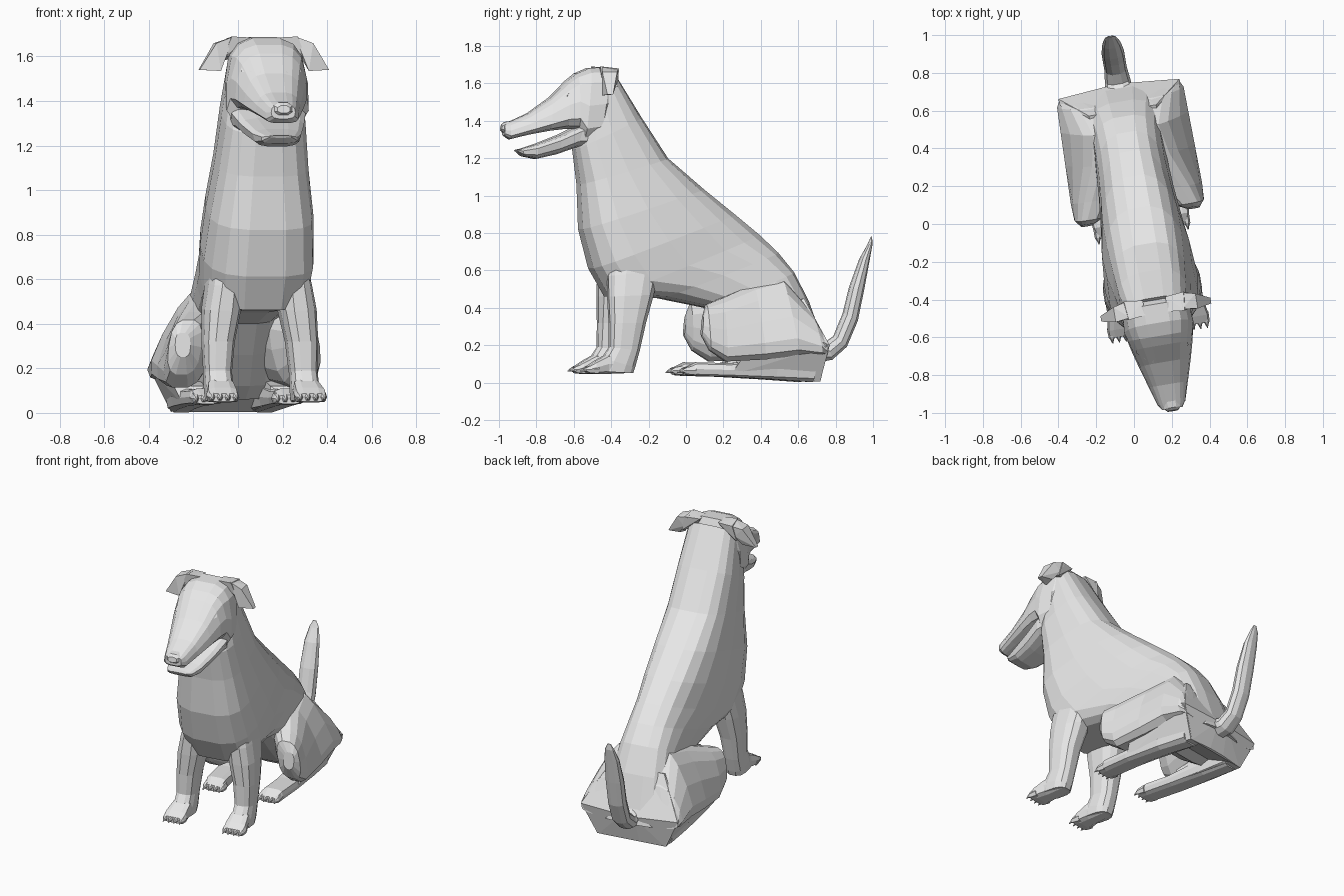
import bpy, bmesh, math
from mathutils import Matrix, Vector

fur = bpy.data.materials.new("light_grey_fur")
fur.diffuse_color = (0.8, 0.8, 0.8, 1)

# The whole animal is turned slightly about the vertical axis
PLACE = Matrix.Translation((0.04, 0, 0)) @ Matrix.Rotation(math.radians(9.5), 4, 'Z')


def spow(v, e):
    return math.copysign(abs(v) ** e, v)


def loft(name, sections, n=14, e=0.8, side=1):
    """Skin rings; section = (y, z at one edge, y, z at other edge, half width, centre x, taper, lean)."""
    bm = bmesh.new()
    rings = []
    for s in sections:
        y1, z1, y2, z2, hw, cx, taper, lean = (tuple(s) + (0, 0, 0))[:8]
        ring = []
        for i in range(n):
            t = 2 * math.pi * (i + 0.5) / n
            c, w = spow(math.cos(t), e), spow(math.sin(t), e)
            f = (1 + c) / 2
            x = (cx + w * hw * (1 + taper * c) + lean * c) * side
            ring.append(bm.verts.new(PLACE @ Vector((x, y1 + (y2 - y1) * f, z1 + (z2 - z1) * f))))
        rings.append(ring)
    for a, b in zip(rings, rings[1:]):
        for i in range(n):
            j = (i + 1) % n
            bm.faces.new((a[i], a[j], b[j], b[i]))
    bm.faces.new(rings[0])
    bm.faces.new(rings[-1])
    return finish(name, bm)


def finish(name, bm):
    bmesh.ops.recalc_face_normals(bm, faces=bm.faces)
    me = bpy.data.meshes.new(name)
    bm.to_mesh(me)
    bm.free()
    me.materials.append(fur)
    ob = bpy.data.objects.new(name, me)
    bpy.context.collection.objects.link(ob)
    return ob


def hull(name, points, side=1):
    bm = bmesh.new()
    for x, y, z in points:
        bm.verts.new(PLACE @ Vector((x * side, y, z)))
    bmesh.ops.convex_hull(bm, input=bm.verts)
    return finish(name, bm)


# Neck, chest, belly and rump: front/belly edge to spine edge
loft("body", [
    (-0.57, 1.42, -0.395, 1.655, 0.165),
    (-0.61, 1.25, -0.25, 1.42, 0.188),
    (-0.585, 1.06, -0.105, 1.20, 0.205, 0, -0.06),
    (-0.575, 0.82, 0.09, 1.035, 0.228, 0, -0.16),
    (-0.52, 0.61, 0.26, 0.90, 0.235, 0, -0.22),
    (-0.435, 0.46, 0.395, 0.79, 0.22, 0, -0.22),
    (-0.15, 0.45, 0.495, 0.695, 0.20, 0, -0.15),
    (0.10, 0.40, 0.58, 0.59, 0.19, 0, -0.05),
    (0.22, 0.26, 0.66, 0.43, 0.205),
    (0.35, 0.12, 0.73, 0.23, 0.23),
    (0.45, 0.06, 0.75, 0.14, 0.22),
], n=18, e=0.66)

# Broad flat seat joining both hips
hull("rump_base", [(sx * x, y, z) for sx in (-1, 1) for x, y, z in (
    (0.325, 0.725, 0.20), (0.32, 0.66, 0.23), (0.18, 0.61, 0.45), (0.22, 0.69, 0.005),
    (0.04, 0.75, 0.19), (0.06, 0.70, 0.01), (0.20, 0.48, 0.10), (0.18, 0.48, 0.40))])

# Skull, cheeks and upper muzzle: lower edge to upper edge
loft("head", [
    (-0.42, 1.42, -0.40, 1.62, 0.14),
    (-0.49, 1.29, -0.43, 1.69, 0.178, 0, -0.1),
    (-0.575, 1.275, -0.53, 1.685, 0.185, 0, -0.13),
    (-0.60, 1.35, -0.60, 1.655, 0.172, 0, -0.15),
    (-0.66, 1.355, -0.65, 1.615, 0.157, 0, -0.18),
    (-0.75, 1.345, -0.74, 1.525, 0.132, 0, -0.2),
    (-0.86, 1.325, -0.86, 1.44, 0.10, 0, -0.2),
    (-0.96, 1.30, -0.96, 1.395, 0.073, 0, -0.15),
    (-0.99, 1.32, -0.99, 1.38, 0.055),
], e=0.62)

# Open lower jaw
loft("lower_jaw", [
    (-0.50, 1.25, -0.50, 1.40, 0.165),
    (-0.61, 1.255, -0.58, 1.38, 0.165, 0, 0.1),
    (-0.71, 1.22, -0.69, 1.325, 0.138, 0, 0.15),
    (-0.82, 1.195, -0.82, 1.275, 0.108, 0, 0.12),
    (-0.89, 1.21, -0.90, 1.25, 0.085),
    (-0.92, 1.235, -0.925, 1.245, 0.05),
], n=12, e=0.62)

# Nose pad
loft("nose", [
    (-0.95, 1.345, -0.95, 1.40, 0.05),
    (-0.99, 1.335, -0.985, 1.395, 0.045),
    (-1.005, 1.345, -1.0, 1.38, 0.03),
], n=8)

# Tail sweeping up behind
loft("tail", [
    (0.66, 0.28, 0.69, 0.10, 0.075),
    (0.75, 0.215, 0.79, 0.12, 0.068),
    (0.80, 0.25, 0.87, 0.19, 0.06),
    (0.85, 0.37, 0.93, 0.33, 0.06),
    (0.885, 0.51, 0.965, 0.50, 0.06),
    (0.94, 0.66, 0.995, 0.66, 0.05),
    (0.985, 0.74, 1.01, 0.74, 0.032),
    (1.003, 0.78, 1.008, 0.78, 0.012),
], n=10, e=0.9)

for side, tag in ((-1, "left"), (1, "right")):
    # Folded ears: base piece and hanging flap
    hull(tag + "_ear_base", [
        (0.06, -0.48, 1.685), (0.06, -0.40, 1.68), (0.10, -0.44, 1.60),
        (0.15, -0.49, 1.69), (0.16, -0.39, 1.68), (0.185, -0.48, 1.60), (0.185, -0.40, 1.58)], side)
    hull(tag + "_ear_flap", [
        (0.14, -0.48, 1.69), (0.14, -0.39, 1.68), (0.22, -0.49, 1.66), (0.22, -0.41, 1.66),
        (0.295, -0.475, 1.54), (0.295, -0.445, 1.54), (0.20, -0.49, 1.535), (0.21, -0.43, 1.55),
        (0.17, -0.48, 1.61), (0.17, -0.40, 1.61)], side)
    # Brow ridge over the eye
    hull(tag + "_brow", [
        (0.05, -0.70, 1.56), (0.13, -0.64, 1.57), (0.14, -0.67, 1.53), (0.06, -0.735, 1.525),
        (0.10, -0.71, 1.53), (0.09, -0.62, 1.54)], side)

    # Front leg from shoulder to paw: front edge to back edge
    loft(tag + "_front_leg", [
        (-0.42, 0.70, -0.16, 0.78, 0.055, 0.15),
        (-0.455, 0.57, -0.17, 0.60, 0.078, 0.158),
        (-0.455, 0.46, -0.205, 0.47, 0.085, 0.172),
        (-0.45, 0.32, -0.25, 0.32, 0.072, 0.19),
        (-0.45, 0.19, -0.285, 0.17, 0.062, 0.195),
        (-0.49, 0.13, -0.31, 0.08, 0.064, 0.195),
        (-0.51, 0.06, -0.32, 0.05, 0.06, 0.195),
    ], n=12, e=0.75, side=side)
    loft(tag + "_front_paw", [
        (-0.34, 0.05, -0.36, 0.14, 0.055, 0.195),
        (-0.46, 0.045, -0.46, 0.155, 0.063, 0.195),
        (-0.53, 0.045, -0.53, 0.115, 0.073, 0.20),
        (-0.57, 0.05, -0.57, 0.088, 0.07, 0.20),
    ], n=10, e=0.6, side=side)

    # Folded thigh leaning in toward the spine: lower edge to upper edge, knee to rump
    loft(tag + "_thigh", [
        (0.035, 0.25, 0.045, 0.36, 0.035, 0.285),
        (0.08, 0.17, 0.065, 0.42, 0.075, 0.27, 0, -0.015),
        (0.17, 0.11, 0.16, 0.455, 0.10, 0.24, 0, -0.035),
        (0.38, 0.12, 0.34, 0.53, 0.12, 0.19, -0.12, -0.07),
        (0.56, 0.14, 0.50, 0.57, 0.13, 0.165, -0.2, -0.08),
        (0.69, 0.14, 0.65, 0.38, 0.14, 0.175, -0.1, -0.05),
        (0.72, 0.14, 0.71, 0.24, 0.14, 0.185, 0, -0.01),
    ], e=0.72, side=side)

    # Sloping underside from the hip edge down to the heel
    hull(tag + "_shank", [
        (0.325, 0.72, 0.20), (0.31, 0.55, 0.18), (0.29, 0.25, 0.12), (0.26, 0.20, 0.04),
        (0.23, 0.69, 0.005), (0.14, 0.69, 0.01), (0.14, 0.25, 0.04), (0.14, 0.70, 0.20),
        (0.15, 0.25, 0.12)], side)

    # Hind foot lying on the ground
    loft(tag + "_hind_foot", [
        (-0.04, 0.04, -0.04, 0.08, 0.055, 0.185),
        (0.01, 0.035, 0.02, 0.11, 0.068, 0.19),
        (0.20, 0.03, 0.20, 0.105, 0.07, 0.20),
        (0.45, 0.015, 0.45, 0.13, 0.07, 0.20),
        (0.65, 0.0, 0.68, 0.16, 0.07, 0.19),
    ], n=10, e=0.6, side=side)

    # Toes with pointed claws
    for limb, y, z, cx in (("front", -0.545, 0.072, 0.20), ("hind", -0.015, 0.065, 0.185)):
        for k in range(4):
            x = cx + (k - 1.5) * 0.036
            loft(f"{tag}_{limb}_toe_{k + 1}", [
                (y + 0.03, z - 0.028, y + 0.03, z + 0.03, 0.018, x),
                (y - 0.02, z - 0.022, y - 0.02, z + 0.02, 0.017, x),
                (y - 0.035, z - 0.012, y - 0.035, z + 0.01, 0.009, x),
                (y - 0.055, z - 0.014, y - 0.055, z - 0.008, 0.002, x),
            ], n=6, e=1, side=side)
